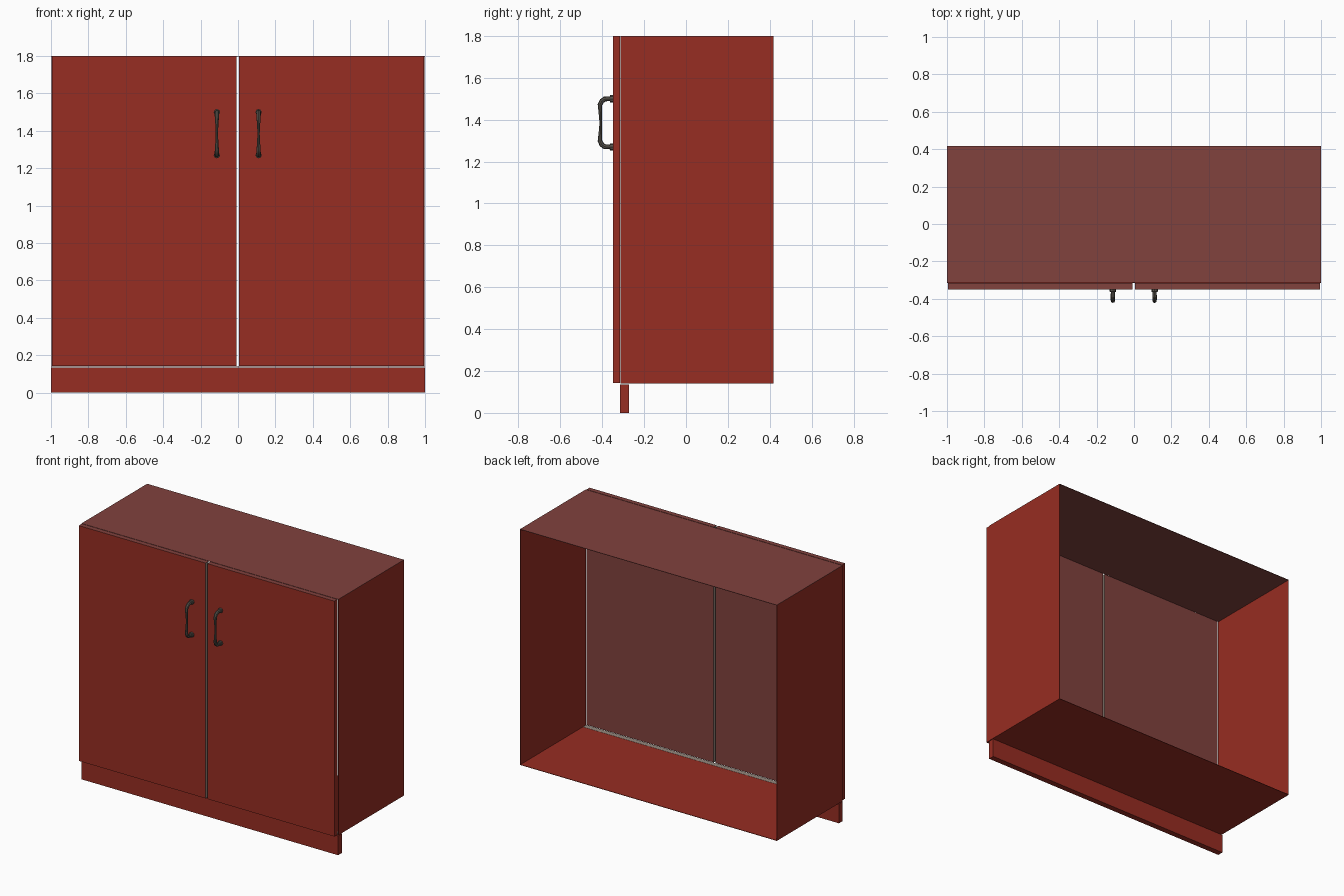
import bpy, bmesh
from mathutils import Vector

if "Cube" in bpy.data.objects:
    bpy.data.objects.remove(bpy.data.objects["Cube"])


def material(name, rgb):
    m = bpy.data.materials.new(name)
    m.diffuse_color = (*rgb, 1)
    m.use_nodes = True
    m.node_tree.nodes["Principled BSDF"].inputs["Base Color"].default_value = m.diffuse_color
    return m


RED = material("brick red", (0.31, 0.026, 0.016))
MUTED = material("muted red", (0.22, 0.054, 0.048))
GREY = material("warm grey", (0.30, 0.25, 0.21))
METAL = material("dark metal", (0.10, 0.09, 0.075))


def finish(name, bm, mats):
    me = bpy.data.meshes.new(name)
    bm.to_mesh(me)
    bm.free()
    for m in mats:
        me.materials.append(m)
    ob = bpy.data.objects.new(name, me)
    bpy.context.collection.objects.link(ob)
    return ob


def box(name, lo, hi, mats, rule=None):
    bm = bmesh.new()
    bmesh.ops.create_cube(bm, size=1)
    for v in bm.verts:
        v.co = Vector([(a + b) / 2 + c * (b - a) for a, b, c in zip(lo, hi, v.co)])
    bm.normal_update()
    if rule:
        for f in bm.faces:
            f.material_index = rule(f.normal)
    return finish(name, bm, mats)


# Carcass: four thin panels, open at front and back
Y0, Y1, Z0, Z1, T = -0.312, 0.418, 0.14, 1.80, 0.003
box("top_panel", (-1, Y0, Z1 - T), (1, Y1, Z1), [MUTED])
box("floor_panel", (-1, Y0, Z0), (1, Y1, Z0 + T), [RED])
for side, x in (("left", -1), ("right", 1 - T)):
    box(side + "_side", (x, Y0, Z0), (x + T, Y1, Z1), [RED])

# Pale edging strip on the floor just behind the doors
box("floor_edging", (-0.996, Y0, Z0 + T), (0.996, Y0 + 0.035, Z0 + T + 0.001), [GREY])

# Plinth board under the front edge
box("plinth", (-1, -0.315, 0), (1, -0.273, 0.135), [RED])

# Doors: red face, muted back and top, pale inner edge at the centre gap
for side, x0, x1, inner in (("left", -0.995, -0.008, 1), ("right", 0.006, 0.995, -1)):
    def rule(n, inner=inner):
        if n.y > 0.5 or n.z > 0.5:
            return 1
        return 2 if n.x * inner > 0.5 else 0
    box(side + "_door", (x0, -0.349, 0.143), (x1, -0.316, 1.80), [RED, MUTED, GREY], rule)


# Handles: bent bar swelling at the ends, with collars at the door
HALF = [(-0.345, 0.115, 0.017), (-0.362, 0.115, 0.017), (-0.364, 0.115, 0.011),
        (-0.388, 0.114, 0.012), (-0.402, 0.104, 0.012), (-0.411, 0.086, 0.011),
        (-0.409, 0.045, 0.008)]
PROFILE = HALF + [(-0.407, 0, 0.006)] + [(y, -z, r) for y, z, r in reversed(HALF)]
for side, x in (("left", -0.113), ("right", 0.110)):
    cu = bpy.data.curves.new(side + "_handle", "CURVE")
    cu.dimensions = "3D"
    cu.bevel_depth = 1
    cu.bevel_resolution = 2
    cu.use_fill_caps = True
    sp = cu.splines.new("POLY")
    sp.points.add(len(PROFILE) - 1)
    for p, (y, z, r) in zip(sp.points, PROFILE):
        p.co = (x, y, 1.385 + z, 1)
        p.radius = r
    cu.materials.append(METAL)
    ob = bpy.data.objects.new(side + "_handle", cu)
    bpy.context.collection.objects.link(ob)
    # turn the curve into a mesh and smooth it
    bpy.ops.object.select_all(action="DESELECT")
    ob.select_set(True)
    bpy.context.view_layer.objects.active = ob
    bpy.ops.object.convert(target="MESH")
    bpy.ops.object.shade_smooth_by_angle()
